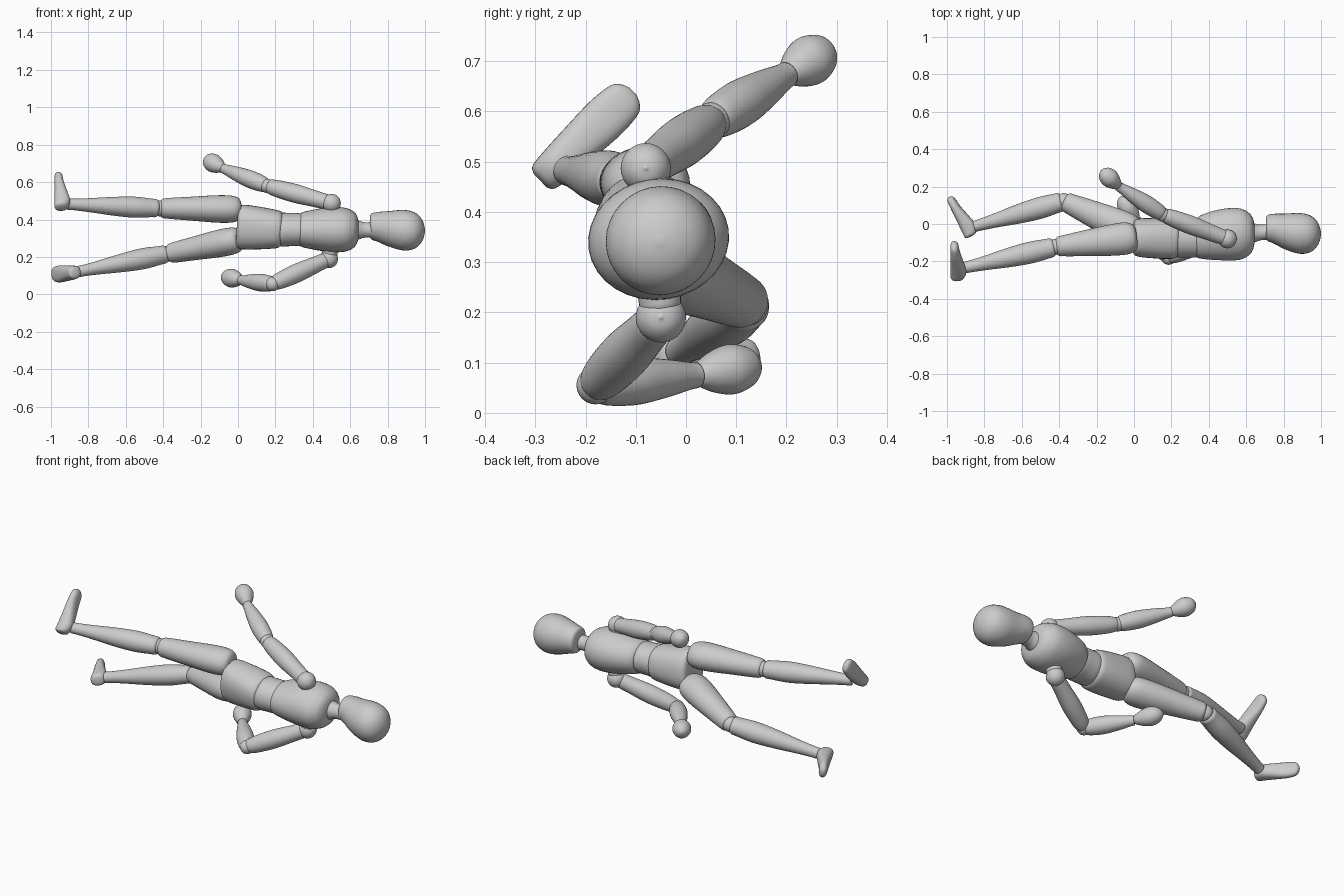
import bpy, bmesh, math
from mathutils import Vector

SIDES, STEPS = 32, 5


def spline(pts):
    # smooth curve through profile rows
    out = []
    for i in range(len(pts) - 1):
        a, b, c, d = (Vector(pts[min(max(k, 0), len(pts) - 1)]) for k in (i - 1, i, i + 1, i + 2))
        for s in range(STEPS):
            u = s / STEPS
            out.append(0.5 * (2 * b + (c - a) * u + (2 * a - 5 * b + 4 * c - d) * u * u
                              + (3 * b - a - 3 * c + d) * u ** 3))
    return out + [Vector(pts[-1])]


def loft(name, p0, p1, fwd, rows, power=2.0):
    # rows: position along axis, half width, half depth, offset toward fwd
    p0, p1, fwd = Vector(p0), Vector(p1), Vector(fwd)
    axis = p1 - p0
    n = axis.normalized()
    fwd = (fwd - n * fwd.dot(n)).normalized()
    side = fwd.cross(n)
    bm = bmesh.new()
    rings = []
    for t, w, d, off in spline(rows):
        c = p0 + axis * t + fwd * off
        ring = []
        for k in range(SIDES):
            a = 2 * math.pi * k / SIDES
            ca, sa = (math.copysign(abs(v) ** (2 / power), v) for v in (math.cos(a), math.sin(a)))
            ring.append(bm.verts.new(c + side * max(w, .003) * ca + fwd * max(d, .003) * sa))
        rings.append(ring)
    for a, b in zip(rings, rings[1:]):
        for k in range(SIDES):
            j = (k + 1) % SIDES
            bm.faces.new((a[k], a[j], b[j], b[k]))
    bm.faces.new(rings[0])
    bm.faces.new(rings[-1])
    bmesh.ops.recalc_face_normals(bm, faces=bm.faces)
    for f in bm.faces:
        f.smooth = True
    me = bpy.data.meshes.new(name)
    bm.to_mesh(me)
    bm.free()
    ob = bpy.data.objects.new(name, me)
    bpy.context.collection.objects.link(ob)
    return ob


def limb(name, p0, p1, rows, fwd=(0, 1, 0)):
    return loft(name, p0, p1, fwd, [(r[0], r[1], r[-1], 0) for r in rows])


def ball(name, p, r):
    limb(name, Vector(p) - Vector((r, 0, 0)), Vector(p) + Vector((r, 0, 0)),
         [(0.5 - 0.5 * math.cos(a), r * math.sin(a)) for a in (math.pi * i / 6 for i in range(7))])


# torso, front of the body faces +y with a slight roll
FW = (0, .99, .15)
loft("pelvis", (-.005, -.072, .362), (.24, -.08, .345), FW,
     [(0, .06, .05, 0), (.02, .105, .085, 0), (.12, .118, .1, 0), (.4, .115, .106, 0),
      (.75, .105, .108, 0), (.93, .096, .102, 0), (1, .075, .08, 0)], 2.3)
loft("abdomen", (.2, -.082, .346), (.37, -.078, .346), FW,
     [(0, .08, .085, 0), (.2, .09, .098, 0), (.5, .088, .1, 0), (.8, .086, .098, 0), (1, .07, .08, 0)])
loft("chest", (.325, -.06, .348), (.645, -.06, .343), FW,
     [(0, .06, .075, -.015), (.03, .088, .105, -.014), (.2, .103, .125, -.005), (.5, .119, .139, .004),
      (.75, .118, .138, .006), (.9, .1, .115, .006), (.97, .075, .085, .006), (1, .04, .045, .006)])
limb("neck", (.6, -.05, .343), (.76, -.04, .345), [(0, .06), (.25, .052), (.45, .042), (.7, .042), (1, .05)])
loft("head", (.705, -.05, .343), (1, -.05, .343), (0, .82, .57),
     [(0, .05, .045, .035), (.03, .07, .068, .035), (.15, .08, .08, .03), (.35, .095, .096, .012),
      (.6, .108, .109, 0), (.78, .1, .102, -.003), (.9, .077, .078, -.003), (.97, .043, .043, -.003),
      (1, .006, .006, -.003)])

# arms: shoulder, elbow, wrist, fingertip
UPPER = [(0, .03), (.06, .04), (.25, .044), (.55, .05), (.82, .046), (.96, .038), (1, .025)]
FORE = [(0, .02), (.03, .036), (.15, .044), (.4, .047), (.7, .038), (.92, .028), (1, .026)]
HAND = [(0, .018), (.08, .027), (.3, .042), (.55, .05), (.8, .041), (.94, .023), (1, .004)]
arms = {
    "upper": ((.5, -.08, .487), (.155, .05, .58), (-.08, .2, .673), (-.175, .285, .725)),
    "lower": ((.485, -.05, .19), (.185, -.18, .055), (.015, .02, .075), (-.075, .145, .096)),
}
for tag, (s, e, w, h) in arms.items():
    ball(tag + "_shoulder", s, .05)
    ball(tag + "_elbow", e, .038)
    limb(tag + "_upper_arm", s, e, UPPER)
    limb(tag + "_forearm", e, w, FORE)
    limb(tag + "_hand", w, h, HAND)
limb("shoulder_joint", (.49, -.05, .2), (.5, -.075, .48), [(0, .04), (.5, .05), (1, .04)], (1, 0, 0))

# legs: hip, knee, ankle, heel, toe
THIGH = [(0, .035, .04), (.03, .06, .068), (.12, .072, .085), (.3, .073, .084), (.6, .064, .071),
         (.9, .055, .056), (.97, .048, .05), (1, .03, .03)]
SHIN = [(0, .02, .02), (.03, .046, .048), (.1, .05, .053), (.28, .056, .058), (.5, .05, .052),
        (.75, .038, .039), (.92, .031, .032), (1, .03, .03)]
FOOT = [(0, .02, .02, -.01), (.04, .032, .035, -.005), (.18, .037, .042, .002), (.4, .041, .036, -.003),
        (.7, .045, .026, -.012), (.9, .04, .022, -.015), (.97, .027, .016, -.016), (1, .01, .008, -.016)]
legs = {
    "upper": ((.015, -.07, .455), (-.42, -.122, .46), (-.91, -.235, .482),
              (-.94, -.29, .463), (-.945, -.105, .64), (1, 0, 0)),
    "lower": ((.015, -.05, .295), (-.375, .122, .217), (-.85, -.012, .122),
              (-.865, -.062, .118), (-.972, .152, .107), (.87, .45, .1)),
}
for tag, (hip, knee, ankle, heel, toe, up) in legs.items():
    ball(tag + "_knee", knee, .043)
    limb(tag + "_thigh", hip, knee, THIGH)
    limb(tag + "_shin", knee, ankle, SHIN)
    loft(tag + "_foot", heel, toe, up, FOOT, 2.4)
